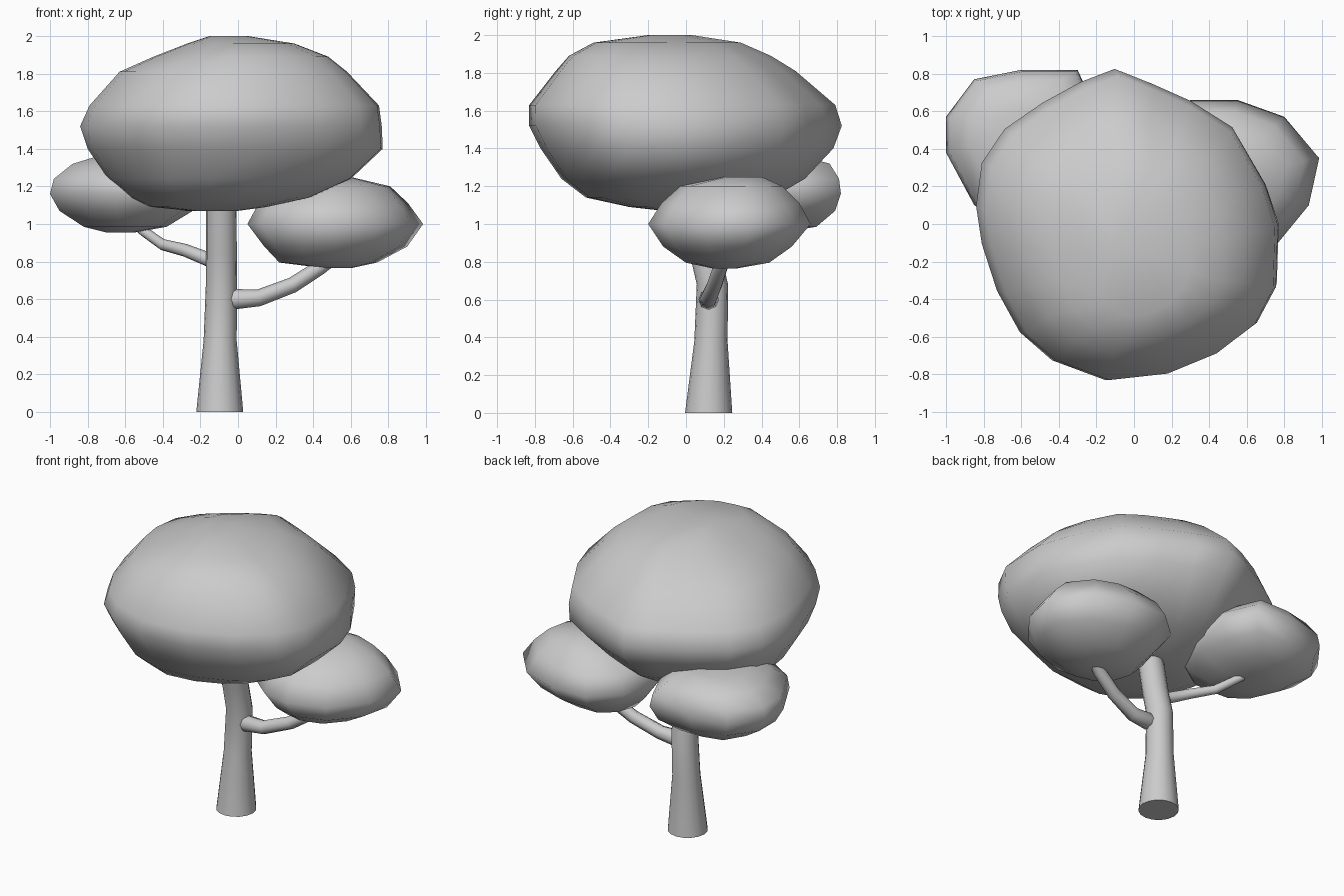
import bpy, bmesh
from math import sin, cos, tau, radians


def loft(name, outline, levels, angle):
    """Stack one outline, fitted to (z, xmin, xmax, ymin, ymax) at each level."""
    xs, ys = [p[0] for p in outline], [p[1] for p in outline]
    unit = [((x - min(xs)) / (max(xs) - min(xs)), (y - min(ys)) / (max(ys) - min(ys)))
            for x, y in outline]
    bm = bmesh.new()
    rings = [[bm.verts.new((x0 + u * (x1 - x0), y0 + v * (y1 - y0), z)) for u, v in unit]
             for z, x0, x1, y0, y1 in levels]
    n = len(unit)
    for a, b in zip(rings, rings[1:]):
        for i in range(n):
            j = (i + 1) % n
            bm.faces.new((a[i], a[j], b[j], b[i]))
    bm.faces.new(rings[0])
    bm.faces.new(rings[-1])
    bmesh.ops.recalc_face_normals(bm, faces=bm.faces)
    mesh = bpy.data.meshes.new(name)
    bm.to_mesh(mesh)
    bm.free()
    ob = bpy.data.objects.new(name, mesh)
    bpy.context.collection.objects.link(ob)
    smooth(ob, angle)


def smooth(ob, angle):
    bpy.ops.object.select_all(action='DESELECT')
    ob.select_set(True)
    bpy.context.view_layer.objects.active = ob
    bpy.ops.object.shade_smooth_by_angle(angle=radians(angle))


def branch(name, points):
    """Tapered tube through (x, y, z, radius) points."""
    cu = bpy.data.curves.new(name, 'CURVE')
    cu.dimensions = '3D'
    cu.bevel_depth = 1
    cu.bevel_resolution = 2
    cu.use_fill_caps = True
    sp = cu.splines.new('POLY')
    sp.points.add(len(points) - 1)
    for p, (x, y, z, r) in zip(sp.points, points):
        p.co = (x, y, z, 1)
        p.radius = r
    ob = bpy.data.objects.new(name, cu)
    bpy.context.collection.objects.link(ob)
    bpy.ops.object.select_all(action='DESELECT')
    ob.select_set(True)
    bpy.context.view_layer.objects.active = ob
    bpy.ops.object.convert(target='MESH')
    smooth(bpy.context.object, 60)


# Trunk: flared at the base, leaning slightly forward at the top
circle = [(cos(tau * i / 16), sin(tau * i / 16)) for i in range(16)]
loft("trunk", circle, [
    (x[0], x[1] - x[3], x[1] + x[3], x[2] - x[3], x[2] + x[3]) for x in (
        (0, -0.097, 0.12, 0.125), (0.38, -0.095, 0.132, 0.088),
        (0.68, -0.088, 0.14, 0.083), (0.85, -0.088, 0.1, 0.082),
        (1.2, -0.09, 0.03, 0.08))], 50)

# Branches
branch("right_branch", [
    (-0.05, 0.12, 0.6, 0.04), (-0.02, 0.12, 0.6, 0.054), (0.11, 0.12, 0.607, 0.045),
    (0.29, 0.15, 0.675, 0.042), (0.43, 0.18, 0.765, 0.04), (0.52, 0.21, 0.83, 0.036)])
branch("left_branch", [
    (-0.1, 0.13, 0.79, 0.04), (-0.18, 0.15, 0.82, 0.037), (-0.28, 0.2, 0.86, 0.034),
    (-0.4, 0.3, 0.89, 0.03), (-0.5, 0.4, 0.96, 0.027), (-0.58, 0.45, 1.02, 0.022)])

# Main canopy: rounded-triangle outline
loft("main_canopy", [
    (-0.1, 0.83), (-0.28, 0.76), (-0.48, 0.65), (-0.68, 0.51), (-0.8, 0.33),
    (-0.83, 0.1), (-0.8, -0.1), (-0.72, -0.35), (-0.6, -0.57), (-0.43, -0.72),
    (-0.15, -0.825), (0.17, -0.79), (0.44, -0.68), (0.65, -0.52), (0.75, -0.33),
    (0.76, 0), (0.69, 0.22), (0.52, 0.52), (0.3, 0.66), (0.1, 0.75)], [
    (1.07, -0.25, 0.0, -0.12, 0.12), (1.09, -0.46, 0.15, -0.3, 0.22),
    (1.14, -0.57, 0.38, -0.53, 0.46), (1.24, -0.69, 0.6, -0.66, 0.63),
    (1.4, -0.8, 0.77, -0.77, 0.78), (1.52, -0.84, 0.765, -0.83, 0.825),
    (1.63, -0.79, 0.75, -0.83, 0.79), (1.81, -0.63, 0.58, -0.69, 0.58),
    (1.89, -0.45, 0.48, -0.62, 0.45), (1.96, -0.27, 0.3, -0.49, 0.29),
    (2.0, -0.15, 0.05, -0.2, 0.03)], 80)

# Right leaf clump
loft("right_clump", [
    (0.985, 0.35), (0.8, 0.57), (0.55, 0.66), (0.3, 0.66), (0.12, 0.5), (0.05, 0.25),
    (0.12, 0), (0.3, -0.15), (0.5, -0.2), (0.75, -0.12), (0.93, 0.1)], [
    (0.765, 0.46, 0.6, 0.14, 0.27), (0.795, 0.22, 0.74, 0.0, 0.44),
    (0.88, 0.14, 0.9, -0.12, 0.56), (1.0, 0.05, 0.985, -0.2, 0.66),
    (1.11, 0.11, 0.905, -0.13, 0.6), (1.2, 0.25, 0.81, -0.03, 0.51),
    (1.25, 0.45, 0.6, 0.2, 0.4)], 80)

# Left leaf clump
loft("left_clump", [
    (-1, 0.57), (-0.85, 0.77), (-0.6, 0.82), (-0.3, 0.82), (-0.2, 0.6), (-0.18, 0.35),
    (-0.25, 0.1), (-0.45, -0.03), (-0.65, -0.02), (-0.85, 0.1), (-1, 0.38)], [
    (0.955, -0.7, -0.55, 0.3, 0.5), (0.985, -0.82, -0.38, 0.14, 0.69),
    (1.07, -0.95, -0.24, 0.03, 0.79), (1.16, -1, -0.18, -0.03, 0.82),
    (1.24, -0.98, -0.2, -0.02, 0.81), (1.32, -0.88, -0.3, 0.1, 0.76),
    (1.36, -0.75, -0.45, 0.25, 0.6)], 80)
